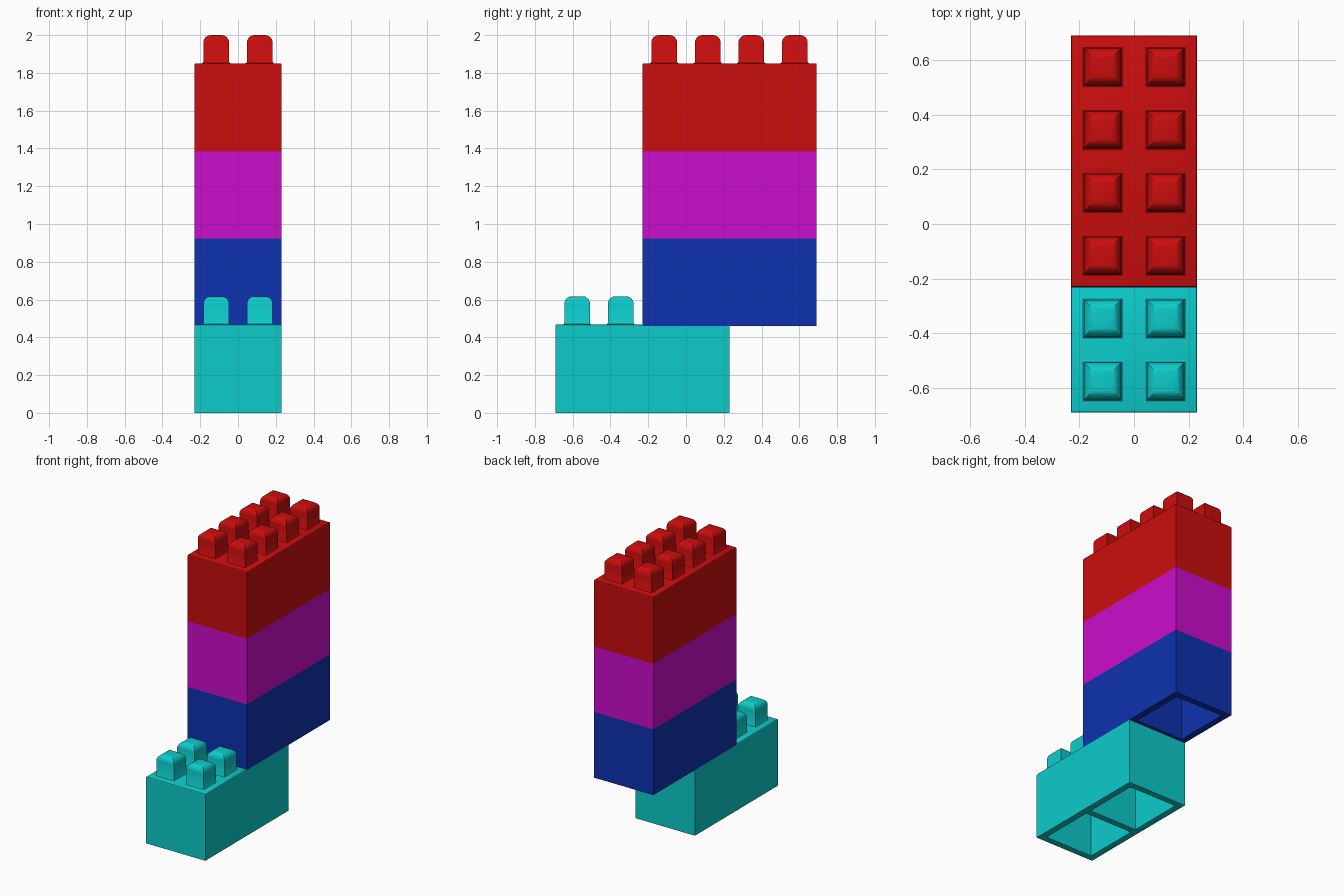
import bpy, bmesh, math

cube = bpy.data.objects.get("Cube")
if cube:
    bpy.data.objects.remove(cube, do_unlink=True)

UNIT = 0.2305             # stud pitch
HALF = UNIT               # half width of a brick
HEIGHT = 0.461            # brick height
WALL, DEPTH = 0.045, 0.41  # hollow underside
LIP = 0.007


def make_material(name, rgb):
    mat = bpy.data.materials.new(name)
    mat.use_nodes = True
    color = (*rgb, 1)
    mat.diffuse_color = color
    mat.node_tree.nodes["Principled BSDF"].inputs["Base Color"].default_value = color
    return mat


def finish(bm, name, mat):
    bmesh.ops.recalc_face_normals(bm, faces=bm.faces)
    mesh = bpy.data.meshes.new(name)
    bm.to_mesh(mesh)
    bm.free()
    mesh.materials.append(mat)
    obj = bpy.data.objects.new(name, mesh)
    bpy.context.collection.objects.link(obj)
    return obj


def loft(bm, cx, cy, z, profile):
    """Stack rectangles given as (half x, half y, height) and cap the top."""
    rings = []
    for hx, hy, h in profile:
        corners = ((-hx, -hy), (hx, -hy), (hx, hy), (-hx, hy))
        rings.append([bm.verts.new((cx + x, cy + y, z + h)) for x, y in corners])
    for low, high in zip(rings, rings[1:]):
        for i in range(4):
            j = (i + 1) % 4
            bm.faces.new((low[i], low[j], high[j], high[i]))
    bm.faces.new(rings[-1])


def brick_body(name, mat, cy, z):
    """Hollow block with two square pockets underneath."""
    bm = bmesh.new()
    xs = [-HALF, WALL - HALF, HALF - WALL, HALF]
    half_y = 2 * HALF
    ys = [-half_y, WALL - half_y, -WALL / 2, WALL / 2, half_y - WALL, half_y]
    grid = [[bm.verts.new((x, cy + y, z)) for y in ys] for x in xs]
    pockets = []
    for i in range(3):
        for j in range(5):
            face = bm.faces.new((grid[i][j], grid[i][j + 1],
                                 grid[i + 1][j + 1], grid[i + 1][j]))
            if i == 1 and j in (1, 3):
                pockets.append(face)
    rim = [e for e in bm.edges if e.is_boundary]
    # Outer walls and top
    wall = bmesh.ops.extrude_edge_only(bm, edges=rim)["geom"]
    bmesh.ops.translate(bm, vec=(0, 0, HEIGHT),
                        verts=[g for g in wall if isinstance(g, bmesh.types.BMVert)])
    bmesh.ops.holes_fill(bm, edges=[e for e in bm.edges if e.is_boundary], sides=0)
    # Pockets
    for face in pockets:
        geom = bmesh.ops.extrude_face_region(bm, geom=[face])["geom"]
        bmesh.ops.translate(bm, vec=(0, 0, DEPTH),
                            verts=[g for g in geom if isinstance(g, bmesh.types.BMVert)])
        if face.is_valid:
            bmesh.ops.delete(bm, geom=[face], context='FACES_ONLY')
    return finish(bm, name, mat)


def brick_top(name, mat, cy, z, rows):
    """Thin rounded lip with two columns of pillow-topped square studs."""
    bm = bmesh.new()
    hy = rows * UNIT / 2
    loft(bm, 0, cy, z, [(HALF, hy, 0), (HALF - 0.002, hy - 0.002, LIP * 0.7),
                        (HALF - LIP, hy - LIP, LIP)])
    side, radius, tall = 0.068, 0.04, 2 - 4 * HEIGHT - LIP
    profile = [(0.076, 0), (0.071, 0.002), (side, 0.008)]
    for k in range(7):
        a = k * math.pi / 12
        profile.append((side - radius * (1 - math.cos(a)),
                        tall - radius * (1 - math.sin(a))))
    for r in range(rows):
        for x in (-UNIT / 2, UNIT / 2):
            loft(bm, x, cy - hy + (r + 0.5) * UNIT, z + LIP,
                 [(s, s, h) for s, h in profile])
    obj = finish(bm, name, mat)
    bpy.ops.object.select_all(action='DESELECT')
    obj.select_set(True)
    bpy.context.view_layer.objects.active = obj
    bpy.ops.object.shade_smooth_by_angle(angle=math.radians(30))
    return obj


teal = make_material("teal", (0.004, 0.6, 0.6))
blue = make_material("blue", (0.004, 0.032, 0.43))
magenta = make_material("magenta", (0.6, 0.004, 0.6))
red = make_material("red", (0.6, 0.004, 0.004))

# Base brick sits forward, the three stacked bricks sit back
bricks = [("base_brick", teal, -UNIT), ("lower_brick", blue, UNIT),
          ("middle_brick", magenta, UNIT), ("top_brick", red, UNIT)]
for level, (name, mat, cy) in enumerate(bricks):
    brick_body(name, mat, cy, level * HEIGHT)

# Exposed studs
brick_top("base_studs", teal, -2 * UNIT, HEIGHT, 2)
brick_top("top_studs", red, UNIT, 4 * HEIGHT, 4)
